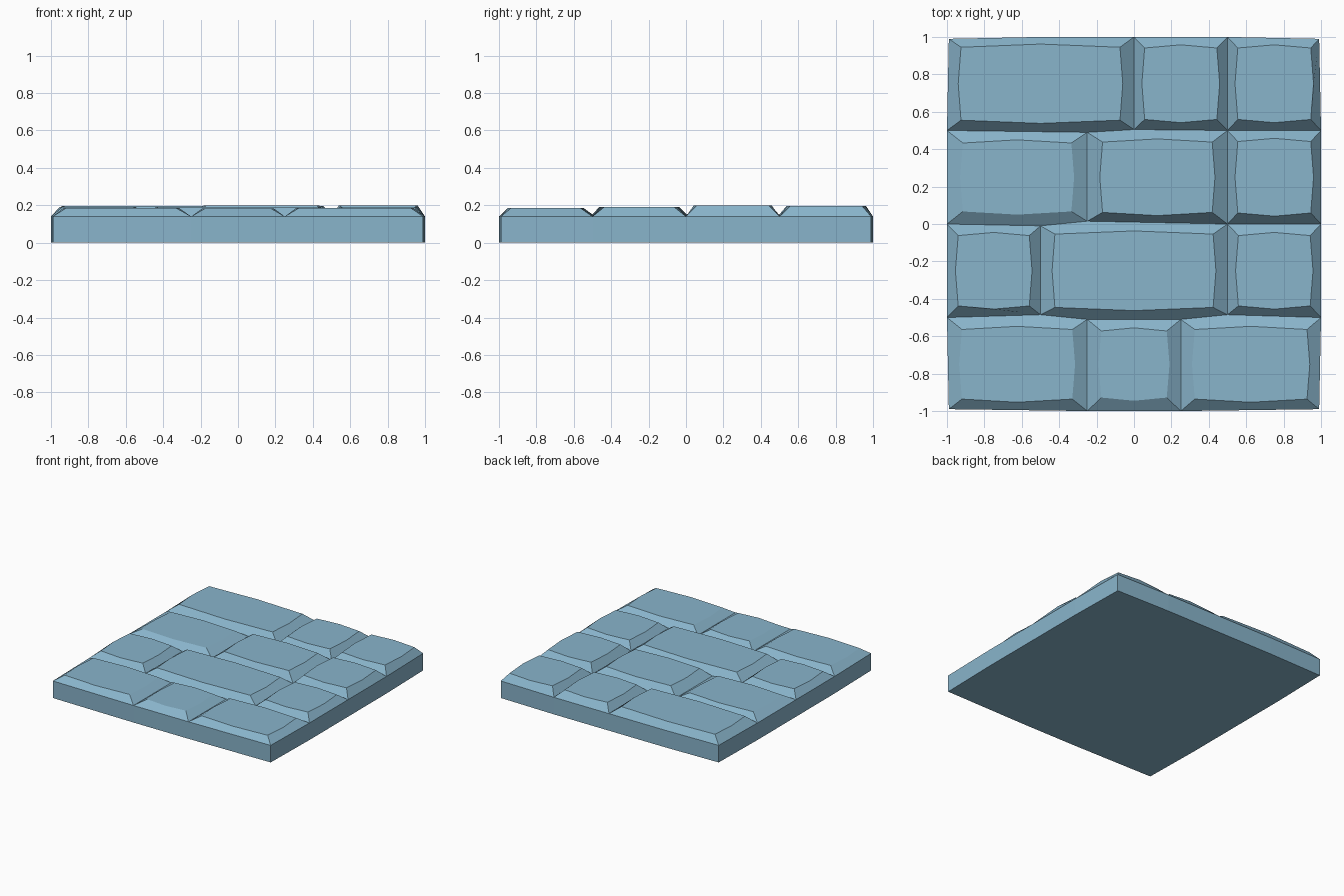
import bpy, bmesh

if "Cube" in bpy.data.objects:
    bpy.data.objects.remove(bpy.data.objects["Cube"])

Z = 0.14  # height of the joints between stones

# Joint lines, south to north: x -> y, slightly wobbly where joints meet
seams = [
    {-1: -1, -.25: -1, .25: -1, 1: -1},
    {-1: -.5, -.5: -.485, -.25: -.51, .25: -.51, .5: -.485, 1: -.5},
    {-1: 0, -.5: -.01, -.25: .015, .5: 0, 1: 0},
    {-1: .5, -.25: .49, 0: .505, .5: .5, 1: .5},
    {-1: 1, -.5: 1, 0: 1, .5: 1, 1: 1},
]

# Rows of stones: (x start, x end, top height, x inset, y inset)
rows = [
    [(-1, -.25, .185, .065, .047), (-.25, .25, .184, .06, .055), (.25, 1, .185, .06, .047)],
    [(-1, -.5, .19, .045, .045), (-.5, .5, .192, .062, .037), (.5, 1, .19, .043, .045)],
    [(-1, -.25, .184, .07, .05), (-.25, .5, .2, .067, .045), (.5, 1, .2, .04, .042)],
    [(-1, 0, .197, .06, .038), (0, .5, .195, .042, .042), (.5, 1, .197, .04, .042)],
]

bm = bmesh.new()
cache = {}


def vert(x, y, z):
    # the four outer corners of the slab are pulled in a little
    if abs(x) == 1 and abs(y) == 1:
        x, y = x * .99, y * .99
    key = (round(x, 4), round(y, 4), round(z, 4))
    if key not in cache:
        cache[key] = bm.verts.new(key)
    return cache[key]


def seam_points(r, x0, x1):
    return [(x, y) for x, y in sorted(seams[r].items()) if x0 <= x <= x1]


# Raised stones with bowed, chamfered tops
for r, row in enumerate(rows):
    yb, yt = -1 + r * .5, -.5 + r * .5
    for x0, x1, h, ix, iy in row:
        cx, cy, xm, ym = ix + .015, iy + .017, (x0 + x1) / 2, (yb + yt) / 2
        south = seam_points(r, x0, x1)
        north = seam_points(r + 1, x0, x1)[::-1]
        east = [south[-1], north[0]]
        west = [north[-1], south[0]]
        top = [(x0 + cx, yb + cy), (xm, yb + iy), (x1 - cx, yb + cy), (x1 - ix, ym),
               (x1 - cx, yt - cy), (xm, yt - iy), (x0 + cx, yt - cy), (x0 + ix, ym)]
        tv = [vert(x, y, h) for x, y in top]
        bm.faces.new(tv)
        for k, side in enumerate((south, east, north, west)):
            lower = [vert(x, y, Z) for x, y in side]
            upper = [tv[(2 * k + j) % 8] for j in (2, 1, 0)]
            bm.faces.new(lower + upper)

# Slab walls and underside
outline = (seam_points(0, -1, 1)
           + [(1, -.5), (1, 0), (1, .5)]
           + seam_points(4, -1, 1)[::-1]
           + [(-1, .5), (-1, 0), (-1, -.5)])
for a, b in zip(outline, outline[1:] + outline[:1]):
    bm.faces.new([vert(*a, 0), vert(*b, 0), vert(*b, Z), vert(*a, Z)])
bm.faces.new([vert(*p, 0) for p in reversed(outline)])

bmesh.ops.recalc_face_normals(bm, faces=bm.faces)
mesh = bpy.data.meshes.new("paving_tile")
bm.to_mesh(mesh)
bm.free()
tile = bpy.data.objects.new("paving_tile", mesh)
bpy.context.collection.objects.link(tile)

# Blue-grey stone
mat = bpy.data.materials.new("stone")
mat.diffuse_color = (.25, .46, .6, 1)
mat.use_nodes = True
mat.node_tree.nodes["Principled BSDF"].inputs["Base Color"].default_value = mat.diffuse_color
mesh.materials.append(mat)
